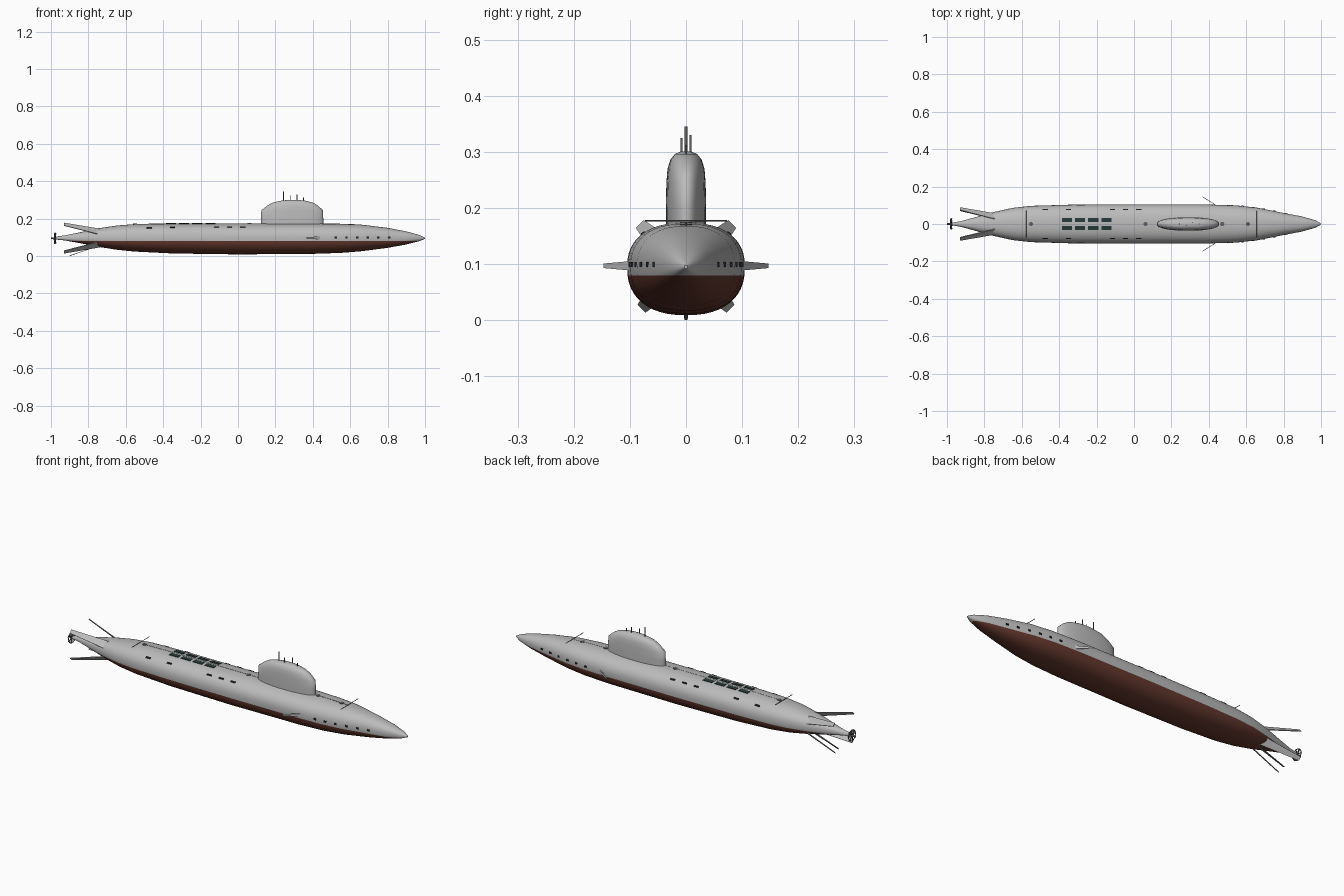
import bpy, bmesh, math
from mathutils import Vector

old = bpy.data.objects.get("Cube")
if old:
    bpy.data.objects.remove(old, do_unlink=True)


def material(name, rgb):
    m = bpy.data.materials.new(name)
    m.use_nodes = True
    m.diffuse_color = (*rgb, 1)
    m.node_tree.nodes["Principled BSDF"].inputs["Base Color"].default_value = (*rgb, 1)
    return m


GREY = material("hull_grey", (0.5, 0.5, 0.5))
RED = material("underwater_red", (0.13, 0.04, 0.027))
BLACK = material("opening_black", (0.012, 0.014, 0.014))
TEAL = material("hatch_dark_teal", (0.02, 0.04, 0.04))
METAL = material("dark_metal", (0.12, 0.12, 0.12))


def finish(bm, name, mats, angle=35):
    bmesh.ops.recalc_face_normals(bm, faces=bm.faces[:])
    me = bpy.data.meshes.new(name)
    bm.to_mesh(me)
    bm.free()
    ob = bpy.data.objects.new(name, me)
    bpy.context.collection.objects.link(ob)
    for m in mats:
        me.materials.append(m)
    bpy.ops.object.select_all(action="DESELECT")
    ob.select_set(True)
    bpy.context.view_layer.objects.active = ob
    bpy.ops.object.shade_smooth_by_angle(angle=math.radians(angle))
    return ob


def loft(rings):
    """Skin a list of equal-length point rings and cap both ends."""
    bm = bmesh.new()
    loops = [[bm.verts.new(p) for p in r] for r in rings]
    n = len(loops[0])
    for a, b in zip(loops, loops[1:]):
        for i in range(n):
            j = (i + 1) % n
            bm.faces.new((a[i], a[j], b[j], b[i]))
    bm.faces.new(loops[0])
    bm.faces.new(loops[-1])
    return bm


def oval(n, power):
    """Unit superellipse points."""
    pts = []
    for i in range(n):
        a = math.tau * i / n
        c, s = math.cos(a), math.sin(a)
        pts.append((math.copysign(abs(c) ** (2 / power), c),
                    math.copysign(abs(s) ** (2 / power), s)))
    return pts


def box(name, center, size, mat):
    x, y, z = (s / 2 for s in size)
    c = Vector(center)
    ring = lambda h: [c + Vector(p) for p in ((-x, -y, h), (x, -y, h), (x, y, h), (-x, y, h))]
    return finish(loft([ring(-z), ring(z)]), name, [mat])


def rod(name, a, b, r, mat, sides=12, r_end=None):
    a, b = Vector(a), Vector(b)
    u = (b - a).orthogonal().normalized()
    v = (b - a).normalized().cross(u)
    ring = lambda p, k: [p + k * (c * u + s * v) for c, s in oval(sides, 2)]
    return finish(loft([ring(a, r), ring(b, r if r_end is None else r_end)]), name, [mat])


def blade(name, base, tip, chord, base_half, tip_half, thick, mat):
    """Tapered swept plate from base to tip."""
    base, tip, chord = Vector(base), Vector(tip), Vector(chord).normalized()
    n = (tip - base).cross(chord).normalized() * thick
    ring = lambda p, h: [p + chord * h + n, p - chord * h + n, p - chord * h - n, p + chord * h - n]
    return finish(loft([ring(base, base_half), ring(tip, tip_half)]), name, [mat])


# Hull stations: x, half width, top, bottom
STATIONS = [
    (-.97, .008, .105, .088), (-.93, .014, .11, .084), (-.85, .036, .126, .07),
    (-.75, .064, .148, .05), (-.65, .086, .163, .034), (-.55, .097, .171, .024),
    (-.35, .103, .174, .014), (0, .105, .174, .009), (.4, .104, .174, .012),
    (.55, .099, .172, .017), (.66, .087, .168, .026), (.8, .059, .151, .044),
    (.9, .04, .132, .062), (.97, .02, .113, .08), (1, .003, .098, .092)]
AXIS, POWER, WATERLINE = .095, 2.35, .08


def station(x):
    for a, b in zip(STATIONS, STATIONS[1:]):
        if x <= b[0]:
            t = (x - a[0]) / (b[0] - a[0])
            return [p + (q - p) * t for p, q in zip(a, b)]
    return STATIONS[-1]


def deck_z(x, y):
    _, w, top, _ = station(x)
    return AXIS + (top - AXIS) * (1 - min(1, abs(y) / w) ** POWER) ** (1 / POWER)


# Hull, cut at the waterline for its two colours
bm = loft([[(x, w * c, AXIS + s * (top - AXIS if s > 0 else AXIS - bot))
            for c, s in oval(48, POWER)] for x, w, top, bot in STATIONS])
bmesh.ops.bisect_plane(bm, geom=bm.verts[:] + bm.edges[:] + bm.faces[:],
                       plane_co=(0, 0, WATERLINE), plane_no=(0, 0, 1))
for f in bm.faces:
    f.material_index = int(f.calc_center_median().z < WATERLINE)
finish(bm, "hull", [GREY, RED], 50)

# Sail: z, aft x, forward x, half width
SAIL = [(.155, .122, .456, .036), (.2, .122, .456, .036), (.245, .125, .454, .035),
        (.27, .157, .427, .033), (.286, .185, .4, .028), (.296, .23, .36, .02),
        (.301, .275, .32, .009)]
finish(loft([[((a + b) / 2 + c * (b - a) / 2, s * w, z) for c, s in oval(40, 2.3)]
             for z, a, b, w in SAIL]), "sail", [GREY], 50)

# Masts
for i, (x, y, top, r) in enumerate([(.243, 0, .345, .0025), (.28, -.008, .325, .002),
                                    (.315, .008, .33, .002), (.35, 0, .312, .002)]):
    rod(f"mast_{i + 1}", (x, y, .28), (x, y, top), r, METAL)


def deck_plate(name, x, y, lx, ly, mat):
    """Thin plate that follows the deck curve."""
    corners = [(x - lx, y - ly), (x + lx, y - ly), (x + lx, y + ly), (x - lx, y + ly)]
    ring = lambda h: [(p, q, deck_z(p, q) + h) for p, q in corners]
    finish(loft([ring(-.005), ring(.0025)]), name, [mat])


for side, label in ((1, "left"), (-1, "right")):
    # Deck hatches and flood slots
    for i in range(4):
        deck_plate(f"{label}_missile_hatch_{i + 1}", -.358 + .07 * i, side * .0215, .027, .0105, TEAL)
    for i, x in enumerate((-.475, -.35, -.115, -.045, .025)):
        deck_plate(f"{label}_flood_slot_{i + 1}", x, side * .077, .014, .003, BLACK)

    # Bow side ports
    for i in range(6):
        x = .523 + .057 * i
        box(f"{label}_bow_port_{i + 1}", (x, side * (station(x)[1] - .002), .099),
            (.013, .009, .009), BLACK)

    # Bow planes and crossed stern fins
    blade(f"{label}_bow_plane", (.47, side * .08, .097), (.366, side * .146, .097),
          (0, 0, 1), .01, .004, .0015, GREY)
    blade(f"{label}_upper_stern_fin", (-.73, side * .038, .128), (-.93, side * .081, .17),
          (0, side, -1), .022, .01, .002, GREY)
    blade(f"{label}_lower_stern_fin", (-.73, side * .038, .065), (-.93, side * .078, .022),
          (0, side, 1), .022, .01, .002, GREY)

blade("keel_fin", (-.73, 0, .06), (-.9, 0, .002), (0, 1, 0), .006, .003, .0015, METAL)

# Round deck hatches, deck seams and centre line
for i, x in enumerate((-.55, .062, .472, .61)):
    z = deck_z(x, 0)
    rod(f"round_hatch_{i + 1}", (x, 0, z - .004), (x, 0, z + .002), .011, METAL, 20)
for i, x in enumerate((-.575, .657)):
    rod(f"deck_cable_{i + 1}", (x, -.073, .177), (x, .073, .177), .0015, METAL, 6)
for i, (a, b) in enumerate(((-.55, -.35), (-.35, 0), (0, .122), (.456, .55), (.55, .657))):
    rod(f"centre_seam_{i + 1}", (a, 0, deck_z(a, 0)), (b, 0, deck_z(b, 0)), .0008, METAL, 6)

# Propeller: hub, blades and thin ring
rod("propeller_hub", (-.95, 0, AXIS), (-1, 0, AXIS), .009, METAL, 16, .004)
for i in range(7):
    a = math.tau * i / 7
    d = Vector((0, math.cos(a), math.sin(a)))
    hub = Vector((-.978, 0, AXIS))
    blade(f"propeller_blade_{i + 1}", hub, hub + d * .029,
          Vector((1, 0, 0)) + .6 * d.cross(Vector((1, 0, 0))), .004, .007, .001, METAL)
bpy.ops.mesh.primitive_torus_add(location=(-.978, 0, AXIS), rotation=(0, math.pi / 2, 0),
                                 major_radius=.029, minor_radius=.0022,
                                 major_segments=32, minor_segments=8)
ring = bpy.context.object
ring.name = "propeller_ring"
ring.data.materials.append(METAL)
ring.data.shade_smooth()
